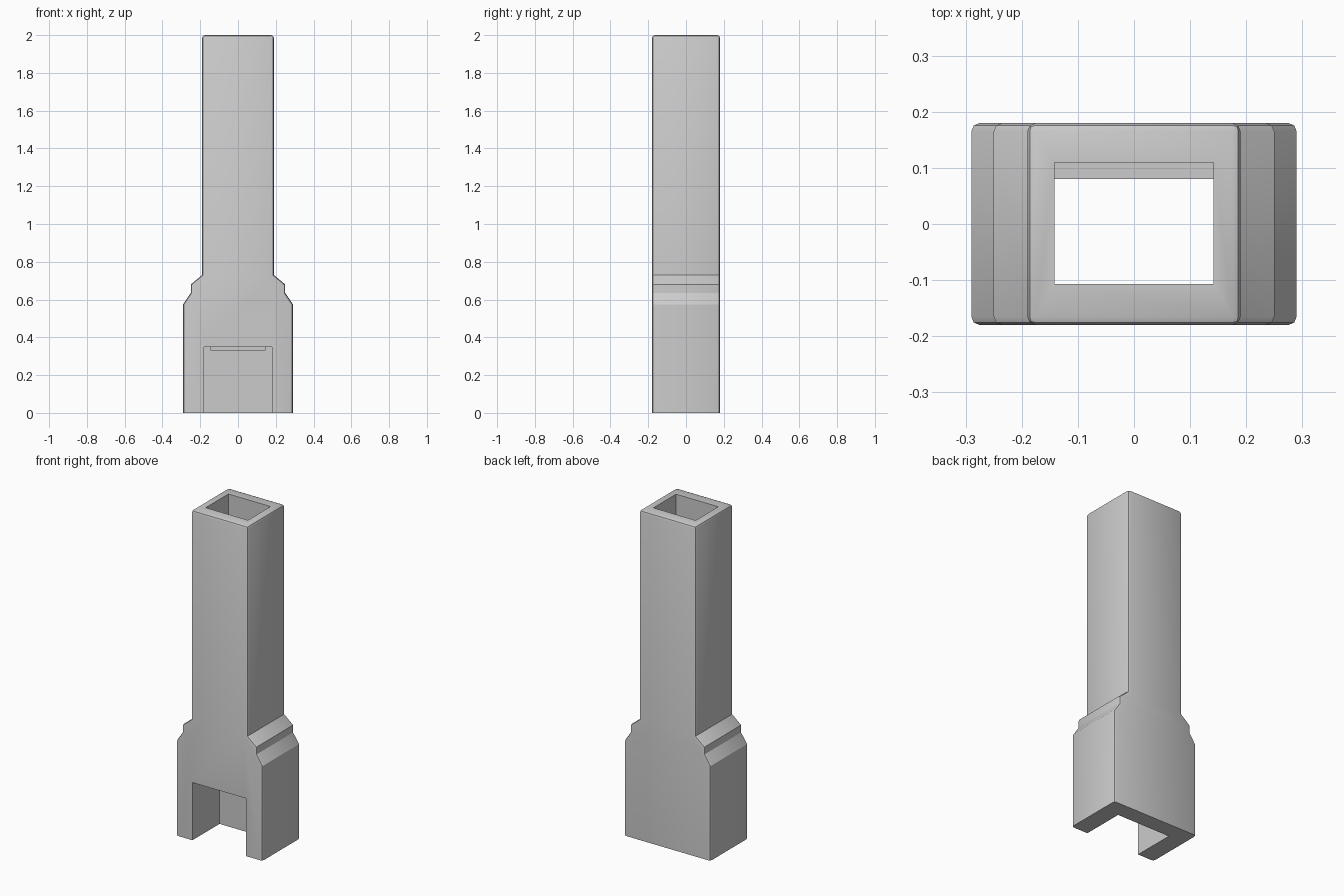
import bpy
import bmesh
from math import radians

cube = bpy.data.objects.get("Cube")
if cube:
    bpy.data.objects.remove(cube, do_unlink=True)

DEPTH = 0.18    # half depth of the whole stack
TOP = 2.0

# One plain grey for everything
grey = bpy.data.materials.new("stone_grey")
grey.use_nodes = True
colour = (0.6, 0.6, 0.6, 1)
grey.diffuse_color = colour
grey.node_tree.nodes["Principled BSDF"].inputs["Base Color"].default_value = colour


def add_object(name, bm):
    bmesh.ops.recalc_face_normals(bm, faces=bm.faces)
    mesh = bpy.data.meshes.new(name)
    bm.to_mesh(mesh)
    bm.free()
    mesh.materials.append(grey)
    obj = bpy.data.objects.new(name, mesh)
    bpy.context.collection.objects.link(obj)
    return obj


def box(name, low, high):
    bm = bmesh.new()
    bmesh.ops.create_cube(bm, size=1)
    for v in bm.verts:
        for i in range(3):
            v.co[i] = low[i] if v.co[i] < 0 else high[i]
    return add_object(name, bm)


# Stepped outline: hearth block, two shoulders, tall stack
half = [(0.29, 0), (0.29, 0.575), (0.25, 0.635), (0.25, 0.68), (0.19, 0.73), (0.19, TOP)]
outline = half + [(-x, z) for x, z in reversed(half)]
bm = bmesh.new()
face = bm.faces.new([bm.verts.new((x, -DEPTH, z)) for x, z in outline])
extruded = bmesh.ops.extrude_face_region(bm, geom=[face])["geom"]
new_verts = [g for g in extruded if isinstance(g, bmesh.types.BMVert)]
bmesh.ops.translate(bm, verts=new_verts, vec=(0, 2 * DEPTH, 0))


# Soften the front and back outline and the rim, but not the base
def softened(edge):
    a, b = (v.co for v in edge.verts)
    grounded = max(a.z, b.z) < 0.01
    along_outline = abs(a.y - b.y) < 0.01
    rim = min(a.z, b.z) > TOP - 0.01
    return not grounded and (along_outline or rim)


bmesh.ops.bevel(bm, geom=[e for e in bm.edges if softened(e)],
                offset=0.015, segments=2, profile=0.5, affect='EDGES')
fireplace = add_object("fireplace_chimney", bm)

# Hollow out the firebox and the flue, which notches the back wall slightly
cutters = [
    box("firebox_cutter", (-0.18, -0.3, -0.1), (0.18, 0.08, 0.35)),
    box("flue_cutter", (-0.142, -0.107, 0.33), (0.142, 0.11, TOP + 0.1)),
]
bpy.ops.object.select_all(action='DESELECT')
bpy.context.view_layer.objects.active = fireplace
fireplace.select_set(True)
for cutter in cutters:
    cutter.hide_render = True
    mod = fireplace.modifiers.new(cutter.name, 'BOOLEAN')
    mod.operation = 'DIFFERENCE'
    mod.solver = 'EXACT'
    mod.object = cutter
    bpy.ops.object.modifier_apply(modifier=mod.name)
    bpy.data.objects.remove(cutter, do_unlink=True)

bpy.ops.object.shade_smooth_by_angle(angle=radians(30))
